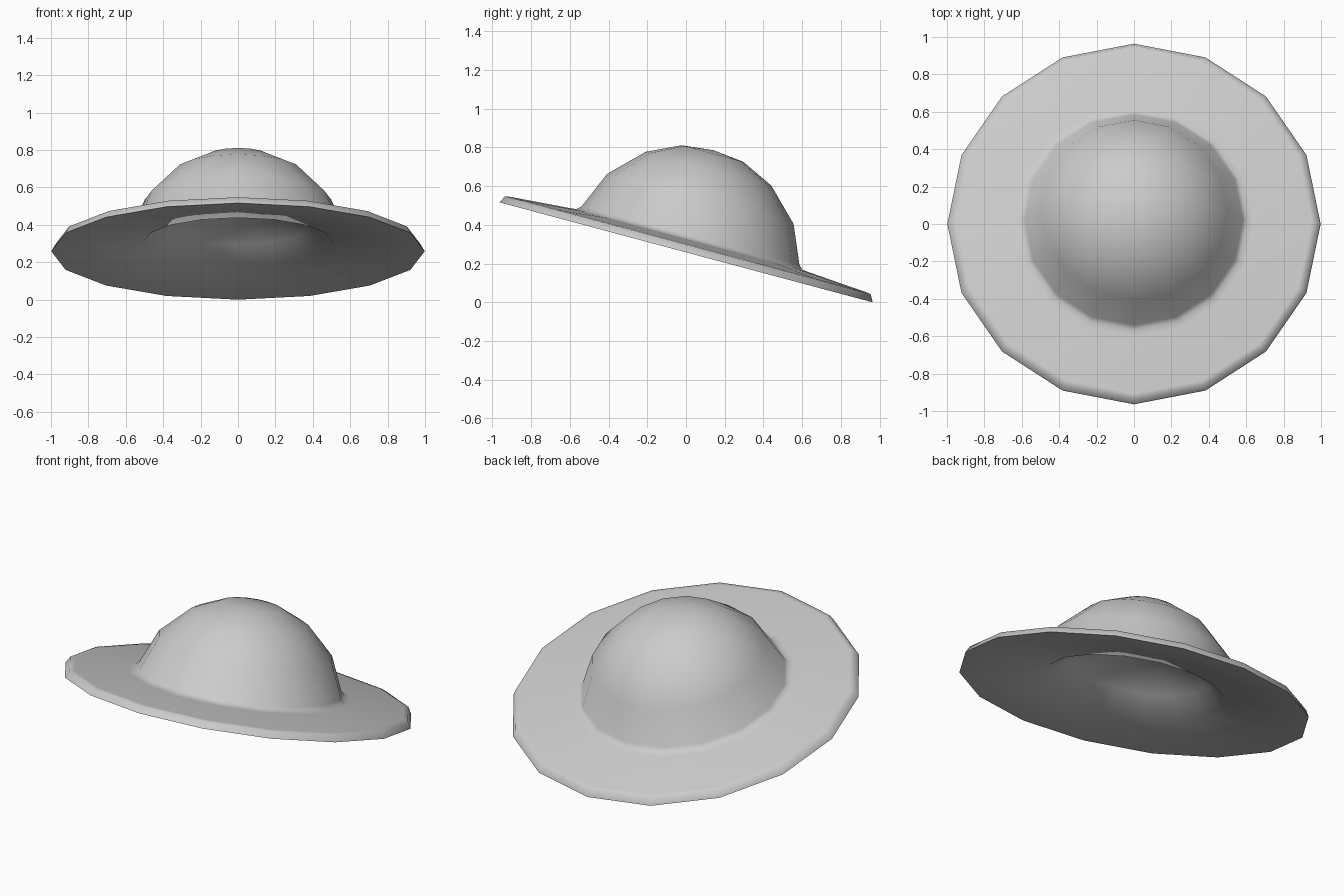
import bpy, bmesh, math
from mathutils import Matrix

if "Cube" in bpy.data.objects:
    bpy.data.objects.remove(bpy.data.objects["Cube"])

SIDES = 16
TILT = math.radians(-15)

# Half cross-section (radius, height): outer crown, brim edge, shallow hollow
profile = [(0, 0.546), (0.165, 0.528), (0.336, 0.447), (0.499, 0.285),
           (0.583, 0.088), (0.604, 0.069), (0.64, 0.065), (0.95, 0.042),
           (0.977, 0.038), (0.998, 0.0), (0.965, 0.003),
           (0.508, 0.05), (0.40, 0.145), (0.22, 0.23), (0, 0.26)]


def lathe(name, points, sides):
    bm = bmesh.new()
    rings = []
    for r, z in points:
        if r == 0:
            rings.append([bm.verts.new((0, 0, z))] * sides)
        else:
            rings.append([bm.verts.new((r * math.cos(2 * math.pi * i / sides),
                                        r * math.sin(2 * math.pi * i / sides), z))
                          for i in range(sides)])
    for a, b in zip(rings, rings[1:]):
        for i in range(sides):
            j = (i + 1) % sides
            corners = dict.fromkeys((a[i], b[i], b[j], a[j]))
            bm.faces.new(list(corners))
    bmesh.ops.recalc_face_normals(bm, faces=bm.faces)
    for f in bm.faces:
        f.smooth = True
    # tip the hat so its front edge is raised, resting on the back edge
    bm.transform(Matrix.Rotation(TILT, 4, 'X'))
    low = min(v.co.z for v in bm.verts)
    bm.transform(Matrix.Translation((0, 0, -low)))
    mesh = bpy.data.meshes.new(name)
    bm.to_mesh(mesh)
    bm.free()
    # keep the lower rim edge crisp
    mesh.set_sharp_from_angle(angle=math.radians(100))
    obj = bpy.data.objects.new(name, mesh)
    bpy.context.collection.objects.link(obj)
    return obj


# Round-crowned hat with wide brim
lathe("brimmed_hat", profile, SIDES)
